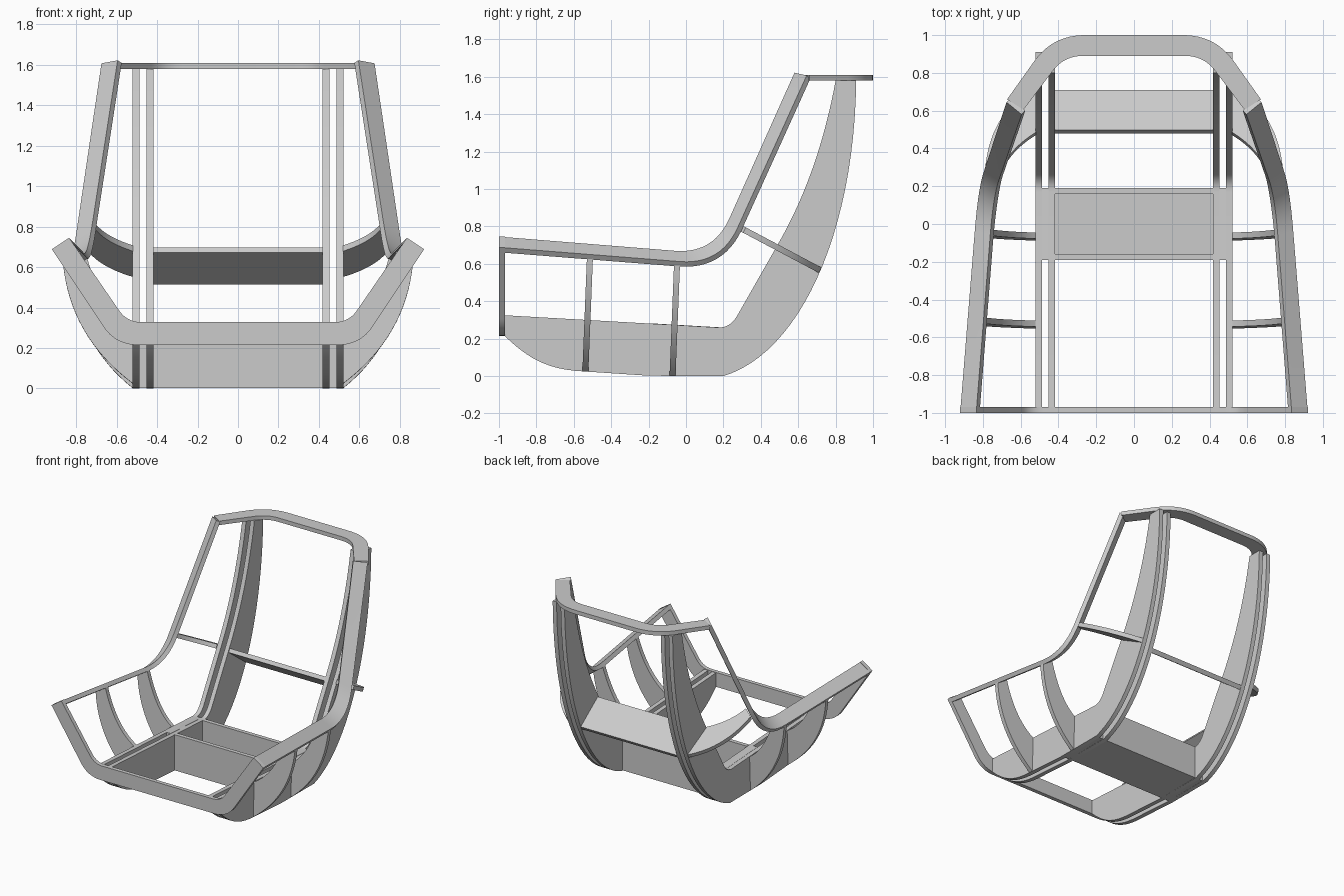
import bpy, bmesh
from mathutils import Vector as V

if "Cube" in bpy.data.objects:
    bpy.data.objects.remove(bpy.data.objects["Cube"])


def finish(name, bm, mirror=False):
    bmesh.ops.recalc_face_normals(bm, faces=bm.faces[:])
    me = bpy.data.meshes.new(name)
    bm.to_mesh(me)
    bm.free()
    ob = bpy.data.objects.new(name, me)
    bpy.context.collection.objects.link(ob)
    if mirror:
        ob.modifiers.new("mirror", 'MIRROR')
    bpy.ops.object.select_all(action='DESELECT')
    ob.select_set(True)
    bpy.context.view_layer.objects.active = ob
    bpy.ops.object.shade_smooth_by_angle()
    return ob


def bezier(a, b, c, n=12):
    a, b, c = V(a), V(b), V(c)
    return [a * (1 - i / n) ** 2 + b * 2 * (i / n) * (1 - i / n) + c * (i / n) ** 2
            for i in range(n + 1)]


def cubic(a, b, c, d, n=24):
    a, b, c, d = V(a), V(b), V(c), V(d)
    return [a * (1 - t) ** 3 + b * 3 * t * (1 - t) ** 2 + c * 3 * t * t * (1 - t) + d * t ** 3
            for t in (i / n for i in range(n + 1))]


def bend(a, corner, b, r):
    """Straight - rounded corner - straight."""
    a, c, b = V(a), V(corner), V(b)
    return [a] + bezier(c + (a - c).normalized() * r, c, c + (b - c).normalized() * r) + [b]


def both_sides(pts):
    return pts + [V((-p.x, p.y, p.z)) for p in reversed(pts)]


def board(name, A, B, thick, toward, mirror=False):
    """Sweep a flat board between edge curves A and B, thickened to one side."""
    bm = bmesh.new()
    rings = []
    last = len(A) - 1
    for i in range(last + 1):
        j, k = max(i - 1, 0), min(i + 1, last)
        n = (B[i] - A[i]).cross((A[k] + B[k]) - (A[j] + B[j])).normalized() * thick
        if n.dot(V(toward)) < 0:
            n = -n
        rings.append([bm.verts.new(p) for p in (A[i], B[i], B[i] + n, A[i] + n)])
    for r, s in zip(rings, rings[1:]):
        for q in range(4):
            bm.faces.new((r[q], r[(q + 1) % 4], s[(q + 1) % 4], s[q]))
    bm.faces.new(rings[0])
    bm.faces.new(rings[-1])
    return finish(name, bm, mirror)


def extrude_x(name, profile, x0, x1, mirror=False):
    """Extrude a (y, z) profile along x."""
    bm = bmesh.new()
    f = bm.faces.new([bm.verts.new((x0, p[0], p[1])) for p in profile])
    ext = bmesh.ops.extrude_face_region(bm, geom=[f])
    bmesh.ops.translate(bm, vec=(x1 - x0, 0, 0),
                        verts=[v for v in ext['geom'] if isinstance(v, bmesh.types.BMVert)])
    return finish(name, bm, mirror)


def rect(y0, y1, z0, z1):
    return [(y0, z0), (y1, z0), (y1, z1), (y0, z1)]


# Long L-shaped ribs, a pair on each side
profile = [(-0.97, 0.325)]
profile += [p.xy for p in bezier((0.17, 0.26, 0), (0.235, 0.255, 0), (0.275, 0.325, 0), 8)]
profile += [p.xy for p in bezier((0.5, 0.72, 0), (0.71, 1.09, 0), (0.8, 1.58, 0), 16)]
profile += [p.xy for p in reversed(cubic((0.2, 0, 0), (0.6, 0.12, 0), (0.9, 0.75, 0), (0.91, 1.58, 0)))]
profile += [(-0.2, 0.002)]
profile += [p.xy for p in cubic((-0.55, 0.025, 0), (-0.75, 0.035, 0), (-0.85, 0.1, 0), (-0.97, 0.215, 0), 12)]
extrude_x("inner_rib", profile, 0.418, 0.452, True)
extrude_x("outer_rib", profile, 0.487, 0.521, True)

# Open tray between the ribs, with spacers in the rib gaps
extrude_x("tray_front_wall", rect(-0.19, -0.158, 0.002, 0.282), -0.418, 0.418)
extrude_x("tray_back_wall", rect(0.158, 0.19, 0.002, 0.26), -0.418, 0.418)
extrude_x("tray_floor", rect(-0.158, 0.158, 0.002, 0.034), -0.418, 0.418)
extrude_x("rib_spacer", [(-0.19, 0.002), (0.19, 0.002), (0.19, 0.26), (-0.19, 0.282)],
          0.452, 0.487, True)

# Sloping back brace and its curved wings
extrude_x("back_brace", [(0.497, 0.697), (0.48, 0.671), (0.69, 0.515), (0.71, 0.542)], -0.418, 0.418)


def wing(a, b, c):
    return bezier(*[(x, y, 0.8 - 0.53 * (y - 0.31)) for x, y in (a, b, c)], n=16)


board("brace_wing", wing((0.52, 0.485), (0.66, 0.40), (0.71, 0.27)),
      wing((0.52, 0.725), (0.75, 0.60), (0.785, 0.32)), 0.032, (0, 0, -1), True)

# Crescent ribs joining the long ribs to the side rails
for i, (y, dx, dz, zb) in enumerate([(-0.555, 0, 0, 0.025), (-0.088, -0.037, -0.037, 0.002)]):
    def arc(a, b, c):
        return bezier(*[(x, y + 0.04 * z, z) for x, z in (a, b, c)], n=16)
    board(f"crescent_rib_{i + 1}",
          arc((0.52, 0.297 + dz * 0.7), (0.70 + dx, 0.40 + dz), (0.784 + dx, 0.686 + dz)),
          arc((0.52, zb), (0.835 + dx, 0.26 + dz), (0.866 + dx, 0.632 + dz)),
          0.032, (0, 1, 0), True)

# Front cradle board
board("front_board",
      both_sides(bend((0.835, -1, 0.745), (0.548, -1, 0.328), (0, -1, 0.328), 0.07)),
      both_sides(bend((0.92, -1, 0.688), (0.605, -1, 0.215), (0, -1, 0.215), 0.11)),
      0.031, (0, 1, 0))

# Side rails sweeping from the arms up the back
board("side_rail",
      bend((0.833, -0.969, 0.743), (0.745, 0.147, 0.653), (0.595, 0.58, 1.622), 0.21),
      bend((0.918, -0.969, 0.686), (0.825, 0.186, 0.595), (0.675, 0.645, 1.607), 0.22),
      0.032, (-0.5, 0.4, -0.6), True)

# Top loop
board("top_loop",
      both_sides(bend((0.585, 0.605, 1.61), (0.37, 0.89, 1.61), (0, 0.89, 1.61), 0.1)),
      both_sides(bend((0.672, 0.66, 1.61), (0.43, 1.0, 1.61), (0, 1.0, 1.61), 0.17)),
      0.031, (0, 0, -1))
